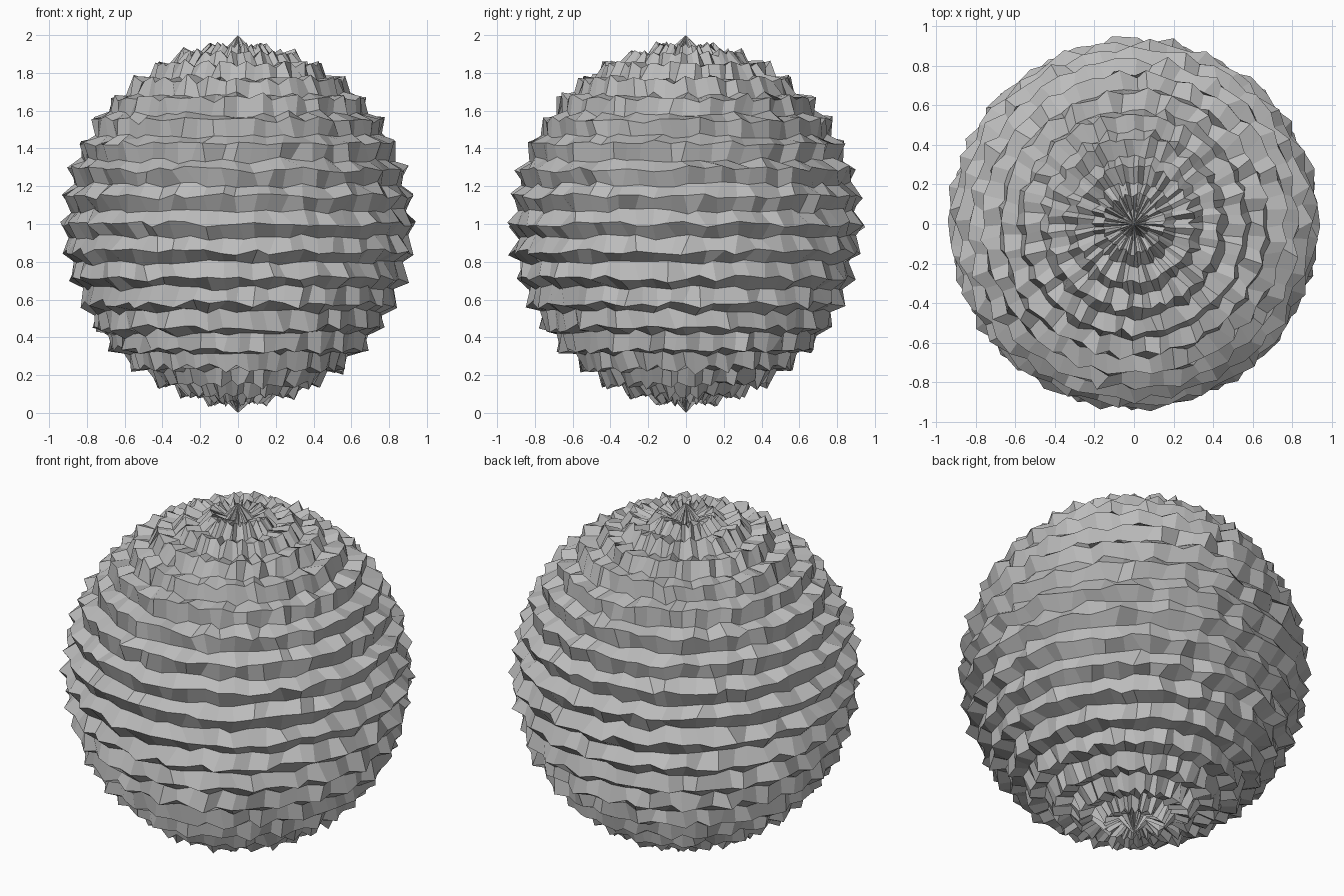
import bpy
import bmesh
import math
import random
from mathutils import Vector

random.seed(7)

cube = bpy.data.objects.get("Cube")
if cube:
    bpy.data.objects.remove(cube, do_unlink=True)

# Single stone grey material
grey = bpy.data.materials.new("stone_grey")
grey.use_nodes = True
colour = (0.5, 0.5, 0.5, 1.0)
grey.diffuse_color = colour
bsdf = grey.node_tree.nodes["Principled BSDF"]
bsdf.inputs["Base Color"].default_value = colour
bsdf.inputs["Roughness"].default_value = 0.8

SEGMENTS, RINGS = 64, 40


def rough_radius(theta, phi):
    """Stacked rows of ridges crossed by slanting ripples, fuller at the poles."""
    rows = 0.026 * math.cos(RINGS / 2 * 2 * theta)
    ripples = 0.018 * math.sin(24 * phi + 12 * theta)
    return 0.905 + rows + ripples + 0.025 * math.cos(theta) ** 2


# Faceted ball
bm = bmesh.new()
bmesh.ops.create_uvsphere(bm, u_segments=SEGMENTS, v_segments=RINGS, radius=1)
for v in bm.verts:
    flat = math.hypot(v.co.x, v.co.y)
    if flat < 0.001:
        v.co = Vector((0, 0, math.copysign(1, v.co.z)))
        continue
    theta = math.atan2(flat, v.co.z)
    phi = math.atan2(v.co.y, v.co.x)
    radius = rough_radius(theta, phi) + random.uniform(-0.012, 0.012)
    # Slide each point a little along the surface, less so near the poles
    theta += random.uniform(-0.018, 0.018)
    phi += random.uniform(-0.025, 0.025) + 0.012 * math.sin(RINGS * theta / 2)
    v.co = Vector((math.sin(theta) * math.cos(phi),
                   math.sin(theta) * math.sin(phi),
                   math.cos(theta))) * radius
bmesh.ops.translate(bm, verts=bm.verts, vec=(0, 0, 1))
bmesh.ops.recalc_face_normals(bm, faces=bm.faces)

mesh = bpy.data.meshes.new("rough_ball")
bm.to_mesh(mesh)
bm.free()
mesh.materials.append(grey)
ball = bpy.data.objects.new("rough_ball", mesh)
bpy.context.collection.objects.link(ball)
